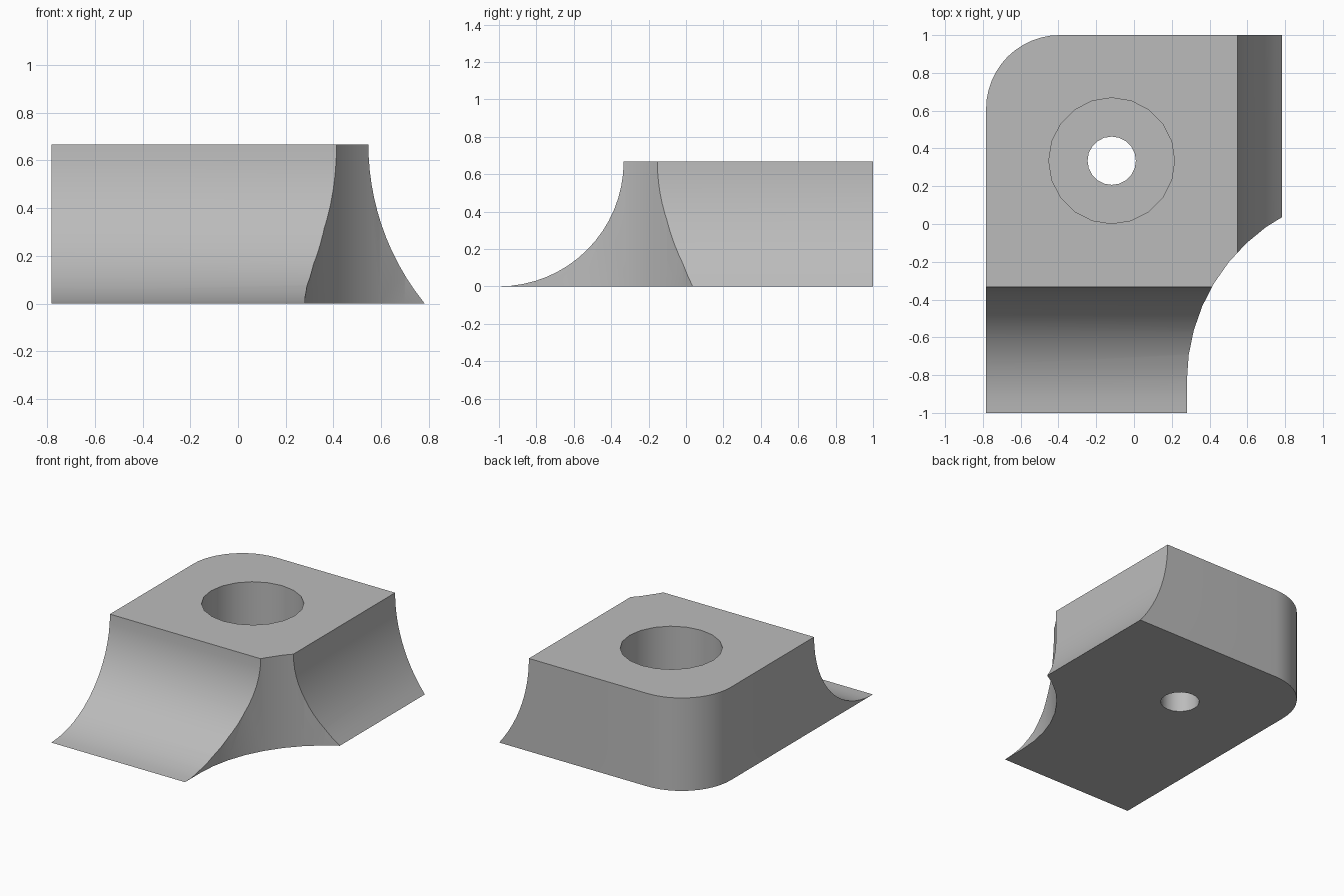
import bpy, bmesh
from math import cos, sin, radians, sqrt
from mathutils import Vector

if "Cube" in bpy.data.objects:
    bpy.data.objects.remove(bpy.data.objects["Cube"], do_unlink=True)

H = 2 / 3                      # block height
LEFT, RIGHT, RIM = -0.783, 0.783, 0.547


def arc(cx, cy, r, start, end, n):
    """Points on an arc, angles in degrees."""
    angles = [radians(start + (end - start) * i / n) for i in range(n + 1)]
    return [(cx + r * cos(a), cy + r * sin(a)) for a in angles]


def prism(name, points, to_3d, lo, hi):
    """Extrude a closed profile between two levels along its normal axis."""
    bm = bmesh.new()
    base = bm.faces.new([bm.verts.new(to_3d(u, v, lo)) for u, v in points])
    grown = bmesh.ops.extrude_face_region(bm, geom=[base])["geom"]
    shift = Vector(to_3d(0, 0, hi - lo))
    bmesh.ops.translate(bm, vec=shift, verts=[g for g in grown if isinstance(g, bmesh.types.BMVert)])
    bmesh.ops.recalc_face_normals(bm, faces=bm.faces)
    mesh = bpy.data.meshes.new(name)
    bm.to_mesh(mesh)
    bm.free()
    obj = bpy.data.objects.new(name, mesh)
    bpy.context.collection.objects.link(obj)
    return obj


def along_x(u, v, w):
    return (w, u, v)


def along_y(u, v, w):
    return (u, w, v)


def along_z(u, v, w):
    return (u, v, w)


def combine(target, cutter, operation):
    mod = target.modifiers.new(cutter.name, "BOOLEAN")
    mod.object, mod.operation, mod.solver = cutter, operation, "EXACT"
    bpy.context.view_layer.objects.active = target
    bpy.ops.object.modifier_apply(modifier=mod.name)
    bpy.data.objects.remove(cutter, do_unlink=True)


# Body with the concave quarter-round front
front_curve = arc(-1, H, H, -90, 0, 16)
block = prism("clamp_block", front_curve + [(1.2, H), (1.2, 0)], along_x, -1, 1)

# Plan outline: rounded back left corner, scooped front right corner
outline = arc(1.28, -0.83, 1, 180, 110, 9)
outline += [(outline[-1][0], 1)] + arc(LEFT + 0.39, 0.61, 0.39, 90, 180, 12)
outline += [(LEFT, -1.1), (0.28, -1.1)]
combine(block, prism("plan_cutter", outline, along_z, -0.2, 1), "INTERSECT")

# Shallower concave flare on the model's left side
run = RIGHT - RIM
R = (run * run + H * H) / (2 * run)
flare = []
for i in range(13):
    z = H * (1 - i / 12)
    flare.append((RIM + R - sqrt(R * R - (H - z) ** 2), z))
flare = [(RIM, 1)] + flare + [(RIGHT, -0.2), (-1, -0.2), (-1, 1)]
combine(block, prism("flare_cutter", flare, along_y, -1.3, 1.3), "INTERSECT")

# Counterbore and through hole
for name, radius, floor in (("counterbore", 0.333, 0.26), ("through_hole", 0.128, -0.2)):
    ring = arc(-0.118, 0.335, radius, 0, 360, 20)[:-1]
    combine(block, prism(name, ring, along_z, floor, 1), "DIFFERENCE")

# Plain grey finish
grey = bpy.data.materials.new("plain_grey")
grey.use_nodes = True
colour = (0.5, 0.5, 0.5, 1)
grey.diffuse_color = colour
grey.node_tree.nodes["Principled BSDF"].inputs["Base Color"].default_value = colour
block.data.materials.clear()
block.data.materials.append(grey)
for poly in block.data.polygons:
    poly.material_index = 0

# Smooth curves, sharp edges
bpy.ops.object.select_all(action="DESELECT")
block.select_set(True)
bpy.context.view_layer.objects.active = block
bpy.ops.object.shade_smooth_by_angle(angle=radians(30))
